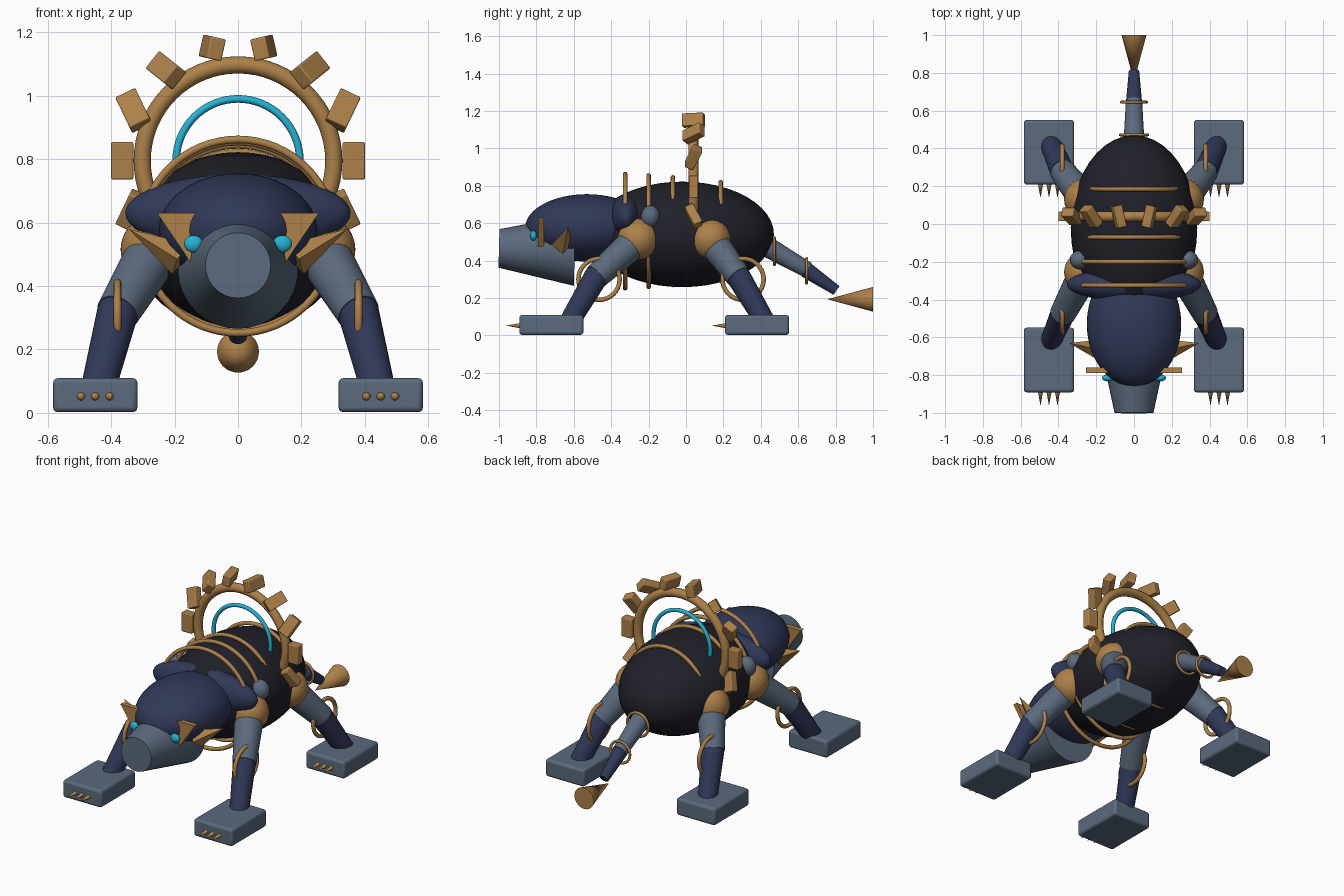
import bpy, bmesh, math
from mathutils import Vector

if "Cube" in bpy.data.objects:
    bpy.data.objects.remove(bpy.data.objects["Cube"])


def mat(name, col):
    m = bpy.data.materials.new(name)
    m.diffuse_color = (*col, 1)
    m.use_nodes = True
    m.node_tree.nodes["Principled BSDF"].inputs["Base Color"].default_value = m.diffuse_color
    return m


NAVY = mat("navy", (0.030, 0.040, 0.098))
STEEL = mat("steel", (0.105, 0.145, 0.205))
BRASS = mat("brass", (0.42, 0.22, 0.068))
BLACK = mat("black", (0.014, 0.014, 0.022))
CYAN = mat("cyan", (0.020, 0.45, 0.66))


def finish(name, m, smooth=True):
    o = bpy.context.object
    o.name = name
    o.data.materials.append(m)
    if smooth:
        bpy.ops.object.shade_smooth_by_angle(angle=math.radians(40))
    return o


def ball(name, m, loc, radii, rot=(0, 0, 0)):
    bpy.ops.mesh.primitive_uv_sphere_add(segments=40, ring_count=24, location=loc, rotation=rot)
    bpy.context.object.scale = radii
    bpy.ops.object.transform_apply(location=False, rotation=False, scale=True)
    return finish(name, m)


def limb(name, m, a, b, ra, rb, sides=32):
    """Tapered cylinder from point a to point b."""
    a, b = Vector(a), Vector(b)
    d = b - a
    bpy.ops.mesh.primitive_cone_add(vertices=sides, radius1=ra, radius2=rb, depth=d.length,
                                    location=(a + b) / 2,
                                    rotation=d.to_track_quat('Z', 'Y').to_euler())
    return finish(name, m, sides > 6)


def ring(name, m, loc, big, small, rot=(math.pi / 2, 0, 0)):
    bpy.ops.mesh.primitive_torus_add(major_radius=big, minor_radius=small, major_segments=64,
                                     minor_segments=12, location=loc, rotation=rot)
    return finish(name, m)


def box(name, m, loc, size, rot=(0, 0, 0), bevel=0.01):
    bpy.ops.mesh.primitive_cube_add(size=1, location=loc, rotation=rot)
    o = bpy.context.object
    o.scale = size
    bpy.ops.object.transform_apply(location=False, rotation=False, scale=True)
    b = o.modifiers.new("bevel", 'BEVEL')
    b.width, b.segments = bevel, 3
    return finish(name, m)


def plate(name, m, pts, y, depth):
    """Flat polygon in the xz plane, given thickness along y."""
    bm = bmesh.new()
    f = bm.faces.new([bm.verts.new((x, y - depth / 2, z)) for x, z in pts])
    ext = bmesh.ops.extrude_face_region(bm, geom=[f])
    for v in ext["geom"]:
        if isinstance(v, bmesh.types.BMVert):
            v.co.y += depth
    bmesh.ops.recalc_face_normals(bm, faces=bm.faces)
    me = bpy.data.meshes.new(name)
    bm.to_mesh(me)
    bm.free()
    me.materials.append(m)
    o = bpy.data.objects.new(name, me)
    bpy.context.collection.objects.link(o)


# Trunk, shoulder yoke and head
ball("body", BLACK, (0, -0.02, 0.54), (0.335, 0.49, 0.282))
ball("shoulder_yoke", NAVY, (0, -0.32, 0.63), (0.355, 0.092, 0.122))
ball("head", NAVY, (0, -0.53, 0.575), (0.25, 0.33, 0.18))
limb("snout", STEEL, (0, -0.595, 0.455), (0, -1.0, 0.465), 0.19, 0.103)

# Rib hoops
for i, (y, r) in enumerate([(-0.325, 0.305), (-0.2, 0.298), (-0.07, 0.288), (0.185, 0.263)]):
    ring(f"rib_hoop_{i}", BRASS, (0, y, 0.557), r, 0.012)

# Toothed wheel over the back
HZ, HY = 0.795, 0.04
ring("wheel_rim", BRASS, (0, HY, HZ), 0.302, 0.027)
ring("glow_ring", CYAN, (0, HY, HZ), 0.195, 0.012)
for i in range(14):
    a = i * math.tau / 14
    box(f"wheel_tooth_{i}", BRASS, (0.365 * math.cos(a), HY, HZ + 0.365 * math.sin(a)),
        (0.07, 0.05, 0.118), (-a, a, 0), 0.005)

for s, side in ((-1, "left"), (1, "right")):
    # Face details
    ball(f"eye_{side}", CYAN, (s * 0.14, -0.815, 0.533), (0.03, 0.018, 0.027))
    plate(f"brow_{side}", BRASS, [(s * 0.13, 0.63), (s * 0.255, 0.63), (s * 0.15, 0.475)], -0.775, 0.03)
    limb(f"cheek_spike_{side}", BRASS, (s * 0.18, -0.665, 0.485), (s * 0.345, -0.63, 0.58), 0.055, 0, 4)

    # Legs: hip joint, upper and lower limb, knee ring, foot and claws
    for end, hy, ky, ay in (("front", -0.255, -0.48, -0.63), ("rear", 0.13, 0.28, 0.43)):
        n = f"{end}_{side}"
        hip, knee, ankle = (s * 0.26, hy, 0.515), (s * 0.38, ky, 0.315), (s * 0.445, ay, 0.06)
        ball(f"hip_joint_{n}", BRASS, hip, (0.11, 0.11, 0.11))
        limb(f"upper_leg_{n}", STEEL, hip, knee, 0.085, 0.068)
        ball(f"knee_{n}", NAVY, knee, (0.064, 0.064, 0.064))
        limb(f"lower_leg_{n}", NAVY, knee, ankle, 0.065, 0.054)
        ring(f"knee_ring_{n}", BRASS, (s * 0.38, ky + (0.015 if end == "front" else 0.025), 0.3),
             0.11, 0.012, (0, math.pi / 2, 0))
        fy = ay - 0.09 if end == "front" else ay - 0.05
        box(f"foot_{n}", STEEL, (s * 0.45, fy, 0.056), (0.266, 0.342, 0.107), bevel=0.015)
        for c in (-1, 0, 1):
            x = s * 0.45 + c * 0.045
            limb(f"claw_{n}_{c + 1}", BRASS, (x, fy - 0.165, 0.052), (x, fy - 0.242, 0.052), 0.014, 0, 12)
    ball(f"shoulder_knob_{side}", STEEL, (s * 0.285, -0.19, 0.635), (0.055, 0.05, 0.06))

# Tail
limb("tail_base", STEEL, (0, 0.44, 0.47), (0, 0.65, 0.35), 0.055, 0.043)
limb("tail_end", NAVY, (0, 0.64, 0.352), (0, 0.805, 0.24), 0.043, 0.028)
ring("tail_ring_0", BRASS, (0, 0.472, 0.45), 0.072, 0.008)
ring("tail_ring_1", BRASS, (0, 0.645, 0.345), 0.066, 0.008)
limb("tail_cone", BRASS, (0, 1.0, 0.193), (0, 0.755, 0.193), 0.066, 0)
